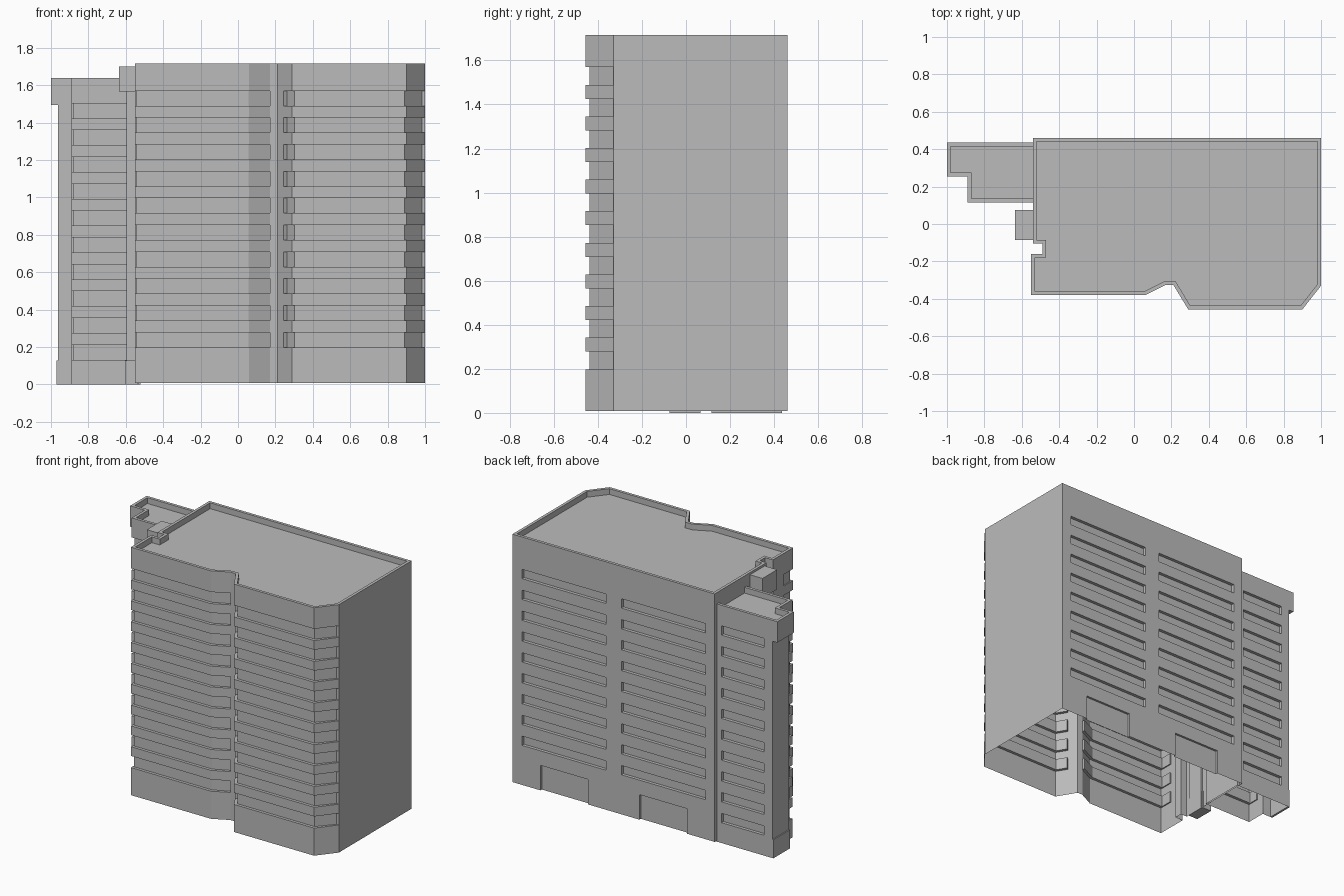
import bpy
import bmesh
from mathutils import Vector

if "Cube" in bpy.data.objects:
    bpy.data.objects.remove(bpy.data.objects["Cube"])

concrete = bpy.data.materials.new("concrete_grey")
concrete.use_nodes = True
grey = (0.5, 0.5, 0.5, 1.0)
concrete.diffuse_color = grey
concrete.node_tree.nodes["Principled BSDF"].inputs["Base Color"].default_value = grey


def box_plan(x0, x1, y0, y1):
    return [(x0, y0), (x1, y0), (x1, y1), (x0, y1)]


def inset_plan(plan, dist):
    """Mitred inward offset of a counter-clockwise plan."""
    result = []
    for i, point in enumerate(plan):
        p = Vector(point)
        a = (p - Vector(plan[i - 1])).normalized()
        b = (Vector(plan[(i + 1) % len(plan)]) - p).normalized()
        na, nb = Vector((-a.y, a.x)), Vector((-b.y, b.x))
        result.append(tuple(p + (na + nb) * dist / (1 + na.dot(nb))))
    return result


def prisms(name, parts):
    """One object made of upright prisms (plan, bottom, top)."""
    bm = bmesh.new()
    for plan, z0, z1 in parts:
        face = bm.faces.new([bm.verts.new((x, y, z0)) for x, y in plan])
        new = bmesh.ops.extrude_face_region(bm, geom=[face])["geom"]
        verts = [g for g in new if isinstance(g, bmesh.types.BMVert)]
        bmesh.ops.translate(bm, verts=verts, vec=(0, 0, z1 - z0))
    bmesh.ops.recalc_face_normals(bm, faces=bm.faces)
    mesh = bpy.data.meshes.new(name)
    bm.to_mesh(mesh)
    bm.free()
    mesh.materials.append(concrete)
    obj = bpy.data.objects.new(name, mesh)
    bpy.context.collection.objects.link(obj)
    return obj


def carve(obj, cuts, base):
    """Cut the prisms away, then open the underside at the base height."""
    cutter = prisms("cutter", cuts)
    cutter.hide_render = True
    mod = obj.modifiers.new("cut", "BOOLEAN")
    mod.operation, mod.solver, mod.object = "DIFFERENCE", "EXACT", cutter
    graph = bpy.context.evaluated_depsgraph_get()
    mesh = bpy.data.meshes.new_from_object(obj.evaluated_get(graph))
    obj.modifiers.clear()
    obj.data = mesh
    bpy.data.objects.remove(cutter)
    bm = bmesh.new()
    bm.from_mesh(mesh)
    under = [f for f in bm.faces if all(v.co.z < base + 0.001 for v in f.verts)]
    bmesh.ops.delete(bm, geom=under, context="FACES")
    bm.to_mesh(mesh)
    bm.free()


def floors(plan, start, height, count):
    return [(plan, start + PITCH * k, start + PITCH * k + height) for k in range(count)]


PITCH = 0.1435
TOP, DECK, BASE = 1.715, 1.675, 0.008

# Main tower, with recessed balcony rows and a parapet
tower_plan = [
    (-0.55, -0.38), (0.06, -0.38), (0.17, -0.325), (0.21, -0.325), (0.29, -0.457),
    (0.9, -0.457), (1.0, -0.33), (1.0, 0.46), (-0.54, 0.46), (-0.54, -0.105),
    (-0.49, -0.105), (-0.49, -0.16), (-0.55, -0.16)]
left_balcony = [
    (-0.6, -0.5), (0.17, -0.5), (0.17, -0.305), (0.055, -0.36),
    (-0.542, -0.36), (-0.542, -0.28), (-0.6, -0.28)]
right_balcony = [
    (0.2, -0.6), (1.05, -0.6), (1.05, -0.33), (0.983, -0.33), (0.89, -0.437),
    (0.301, -0.437), (0.262, -0.371), (0.2, -0.41)]
tower = prisms("main_tower", [(tower_plan, BASE, TOP)])
cuts = [(inset_plan(tower_plan, 0.02), DECK, TOP + 0.1)]
for plan in (left_balcony, right_balcony):
    cuts += floors(plan, 0.198, 0.08, 10)
# Rear window strips and the two shallow entrances
for x0, x1 in ((0.287, 0.927), (-0.47, 0.17)):
    cuts += floors(box_plan(x0, x1, 0.438, 0.5), 0.28, 0.064, 9)
for x0, x1 in ((0.425, 0.787), (-0.33, 0.032)):
    cuts.append((box_plan(x0, x1, 0.445, 0.5), -0.1, 0.18))
carve(tower, cuts, BASE)

# Side annex with an overhanging top corner
ANNEX_TOP = 1.637
annex_plan = [(-0.89, 0.115), (-0.52, 0.115), (-0.52, 0.435), (-1.0, 0.435),
              (-1.0, 0.255), (-0.89, 0.255)]
annex_deck = [(-0.87, 0.135), (-0.5, 0.135), (-0.5, 0.415), (-0.98, 0.415),
              (-0.98, 0.275), (-0.87, 0.275)]
annex_slot = [(-0.93, 0.05), (-0.545, 0.05), (-0.545, 0.135), (-0.882, 0.135),
              (-0.882, 0.2), (-0.93, 0.2)]
annex = prisms("side_annex", [(annex_plan, 0, ANNEX_TOP)])
cuts = [(annex_deck, ANNEX_TOP - 0.04, ANNEX_TOP + 0.1),
        (box_plan(-1.1, -0.962, 0.21, 0.5), -0.1, 1.493)]
cuts += floors(annex_slot, 0.131, 0.08, 10)
cuts += floors(box_plan(-0.9, -0.575, 0.413, 0.5), 0.14, 0.064, 10)
carve(annex, cuts, 0)
prisms("annex_plinth", [(box_plan(-0.97, -0.955, 0.255, 0.434), 0, 0.128)])

# Lift shaft with its machine room
prisms("lift_shaft", [(box_plan(-0.595, -0.53, -0.065, 0.055), 0, 1.57)])
prisms("shaft_plinth", [(box_plan(-0.605, -0.535, -0.075, 0.065), 0, 0.128)])
prisms("machine_room", [(box_plan(-0.635, -0.53, -0.085, 0.075), 1.565, 1.7)])
